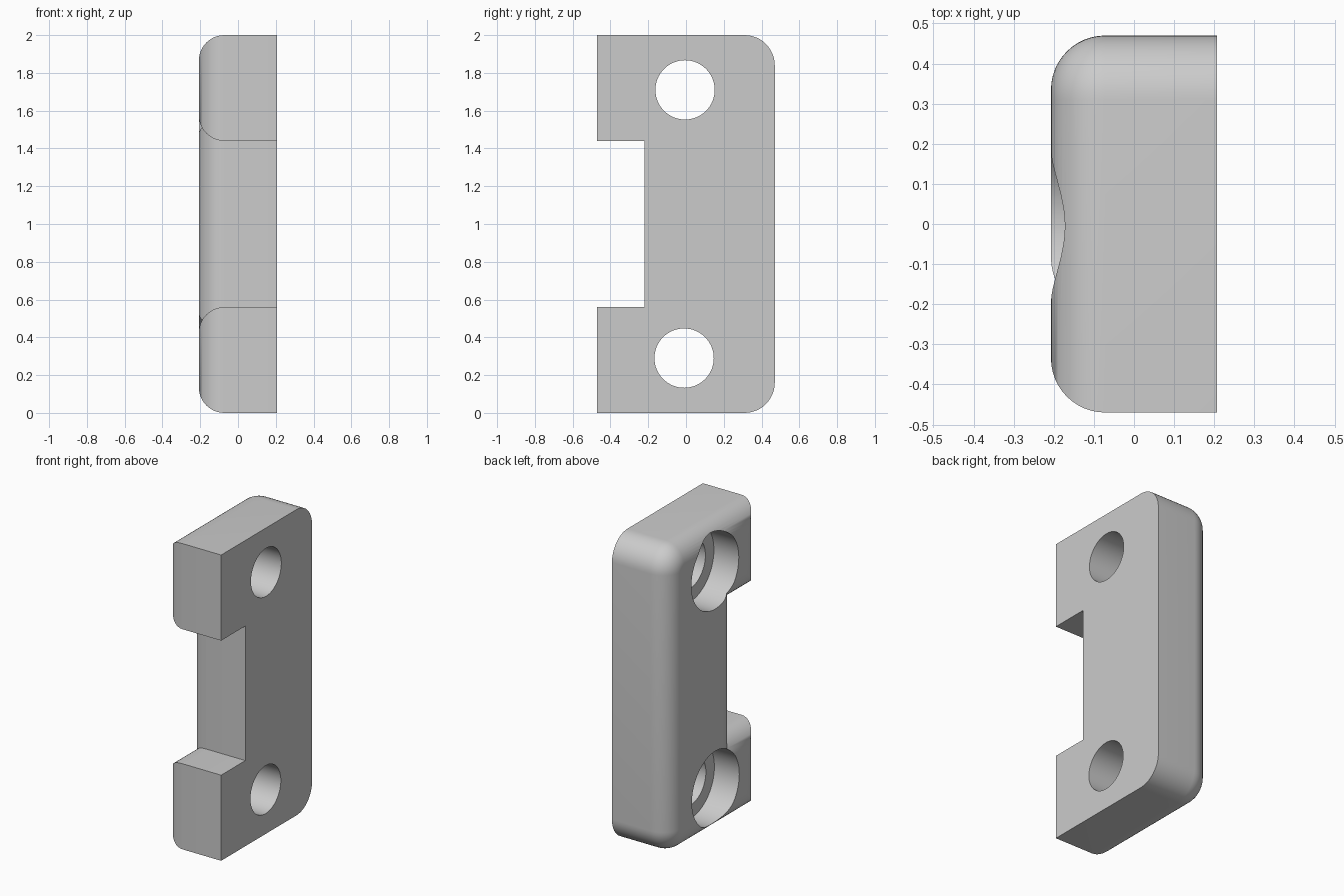
import bpy
import bmesh
from math import sin, cos, pi, radians
from mathutils import Matrix

old = bpy.data.objects.get("Cube")
if old:
    bpy.data.objects.remove(old, do_unlink=True)

grey = bpy.data.materials.new("light_grey")
grey.use_nodes = True
grey.diffuse_color = (0.6, 0.6, 0.6, 1)
grey.node_tree.nodes["Principled BSDF"].inputs["Base Color"].default_value = (0.6, 0.6, 0.6, 1)

FLAT_X, ROUND_X = 0.207, -0.207       # mounting face and rounded face
HALF_Y, NOTCH_Y = 0.47, -0.22
LOW, HIGH, TOP = 0.56, 1.44, 2.0      # notch bottom, notch top, overall height
CORNER, FILLET = 0.16, 0.135


def outline(d):
    """Side outline (y, z), moved inward by d."""
    pts = [(-HALF_Y + d, TOP - d), (-HALF_Y + d, HIGH + d), (NOTCH_Y + d, HIGH + d),
           (NOTCH_Y + d, LOW - d), (-HALF_Y + d, LOW - d), (-HALF_Y + d, d)]
    for z, start in ((CORNER, -pi / 2), (TOP - CORNER, 0)):
        for i in range(13):
            a = start + i * pi / 24
            pts.append((HALF_Y - CORNER + (CORNER - d) * cos(a), z + (CORNER - d) * sin(a)))
    return pts


def make_object(name, bm):
    bmesh.ops.recalc_face_normals(bm, faces=bm.faces[:])
    mesh = bpy.data.meshes.new(name)
    bm.to_mesh(mesh)
    bm.free()
    mesh.materials.append(grey)
    obj = bpy.data.objects.new(name, mesh)
    bpy.context.collection.objects.link(obj)
    return obj


# Body: stacked outlines that shrink along a quarter round
levels = [(FLAT_X, 0)]
for i in range(13):
    a = i * pi / 24
    levels.append((ROUND_X + FILLET * (1 - sin(a)), FILLET * (1 - cos(a))))
bm = bmesh.new()
rings = [[bm.verts.new((x, y, z)) for y, z in outline(d)] for x, d in levels]
for a, b in zip(rings, rings[1:]):
    for i in range(len(a)):
        j = (i + 1) % len(a)
        bm.faces.new((a[i], a[j], b[j], b[i]))
bm.faces.new(rings[0])
bm.faces.new(rings[-1])
body = make_object("bracket_body", bm)


def drill(name, radius, x0, x1, y, z):
    """Cut a round hole along x from x0 to x1."""
    bm = bmesh.new()
    place = Matrix.Translation(((x0 + x1) / 2, y, z)) @ Matrix.Rotation(pi / 2, 4, 'Y')
    bmesh.ops.create_cone(bm, cap_ends=True, segments=64, radius1=radius, radius2=radius,
                          depth=x1 - x0, matrix=place)
    cutter = make_object(name, bm)
    mod = body.modifiers.new(name, 'BOOLEAN')
    mod.operation = 'DIFFERENCE'
    mod.solver = 'EXACT'
    mod.object = cutter
    bpy.context.view_layer.objects.active = body
    bpy.ops.object.modifier_apply(modifier=mod.name)
    bpy.data.objects.remove(cutter, do_unlink=True)


# Screw holes with a wide counterbore on the rounded side
for label, y, z in (("lower", -0.01, 0.29), ("upper", -0.005, 1.71)):
    drill(label + "_counterbore", 0.245, -0.4, -0.027, y, z)
    drill(label + "_screw_hole", 0.157, -0.4, 0.4, y, z)

bpy.ops.object.select_all(action='DESELECT')
body.select_set(True)
bpy.context.view_layer.objects.active = body
bpy.ops.object.shade_smooth_by_angle(angle=radians(30))
